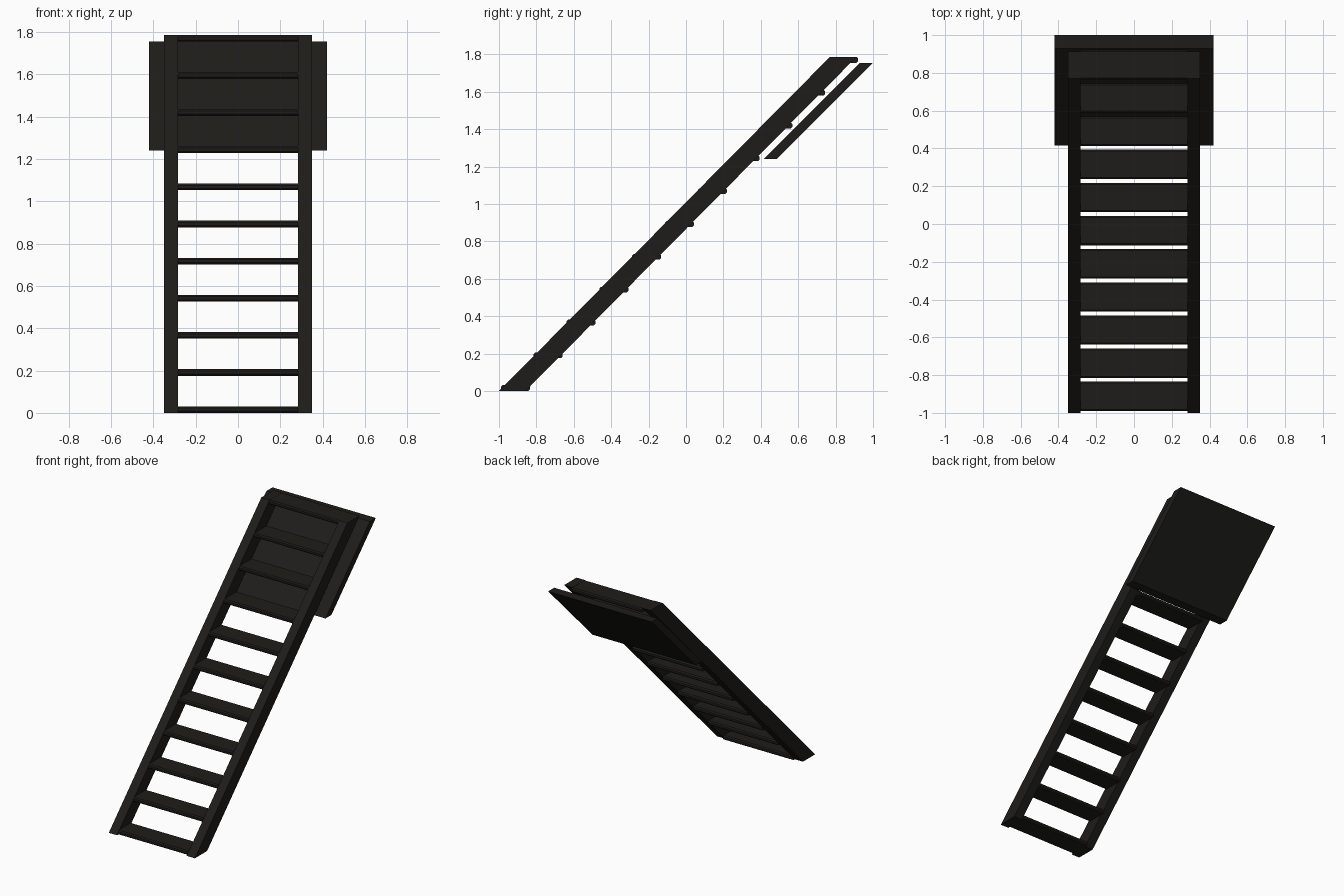
import bpy, bmesh

if "Cube" in bpy.data.objects:
    bpy.data.objects.remove(bpy.data.objects["Cube"])

mat = bpy.data.materials.new("black_paint")
mat.diffuse_color = (0.013, 0.012, 0.010, 1)
mat.use_nodes = True
mat.node_tree.nodes["Principled BSDF"].inputs["Base Color"].default_value = mat.diffuse_color


def prism(name, profile, x0, x1):
    """Extrude a (y, z) profile along x."""
    bm = bmesh.new()
    face = bm.faces.new([bm.verts.new((x0, y, z)) for y, z in profile])
    ext = bmesh.ops.extrude_face_region(bm, geom=[face])
    moved = [v for v in ext["geom"] if isinstance(v, bmesh.types.BMVert)]
    bmesh.ops.translate(bm, verts=moved, vec=(x1 - x0, 0, 0))
    bmesh.ops.recalc_face_normals(bm, faces=bm.faces)
    mesh = bpy.data.meshes.new(name)
    bm.to_mesh(mesh)
    bm.free()
    mesh.materials.append(mat)
    ob = bpy.data.objects.new(name, mesh)
    bpy.context.collection.objects.link(ob)
    return ob


# sloping side rails, cut level at floor and top
rail = [(-1.0, 0), (-0.858, 0), (0.912, 1.787), (0.77, 1.787)]
prism("left_rail", rail, -0.35, -0.283)
prism("right_rail", rail, 0.283, 0.35)

# treads with eased front and back edges
c, depth, thick, pitch = 0.008, 0.155, 0.031, 0.1755
for i in range(11):
    y, z = -0.99 + i * pitch, i * pitch
    y1, z1 = y + depth, z + thick
    prism(f"tread_{i + 1}", [
        (y, z + c), (y + c, z), (y1 - c, z), (y1, z + c),
        (y1, z1 - c), (y1 - c, z1), (y + c, z1), (y, z1 - c)], -0.284, 0.284)

# flat hatch panel behind the upper end
prism("hatch_panel", [(0.415, 1.24), (0.485, 1.24), (1.0, 1.755), (0.93, 1.755)],
      -0.42, 0.42)
